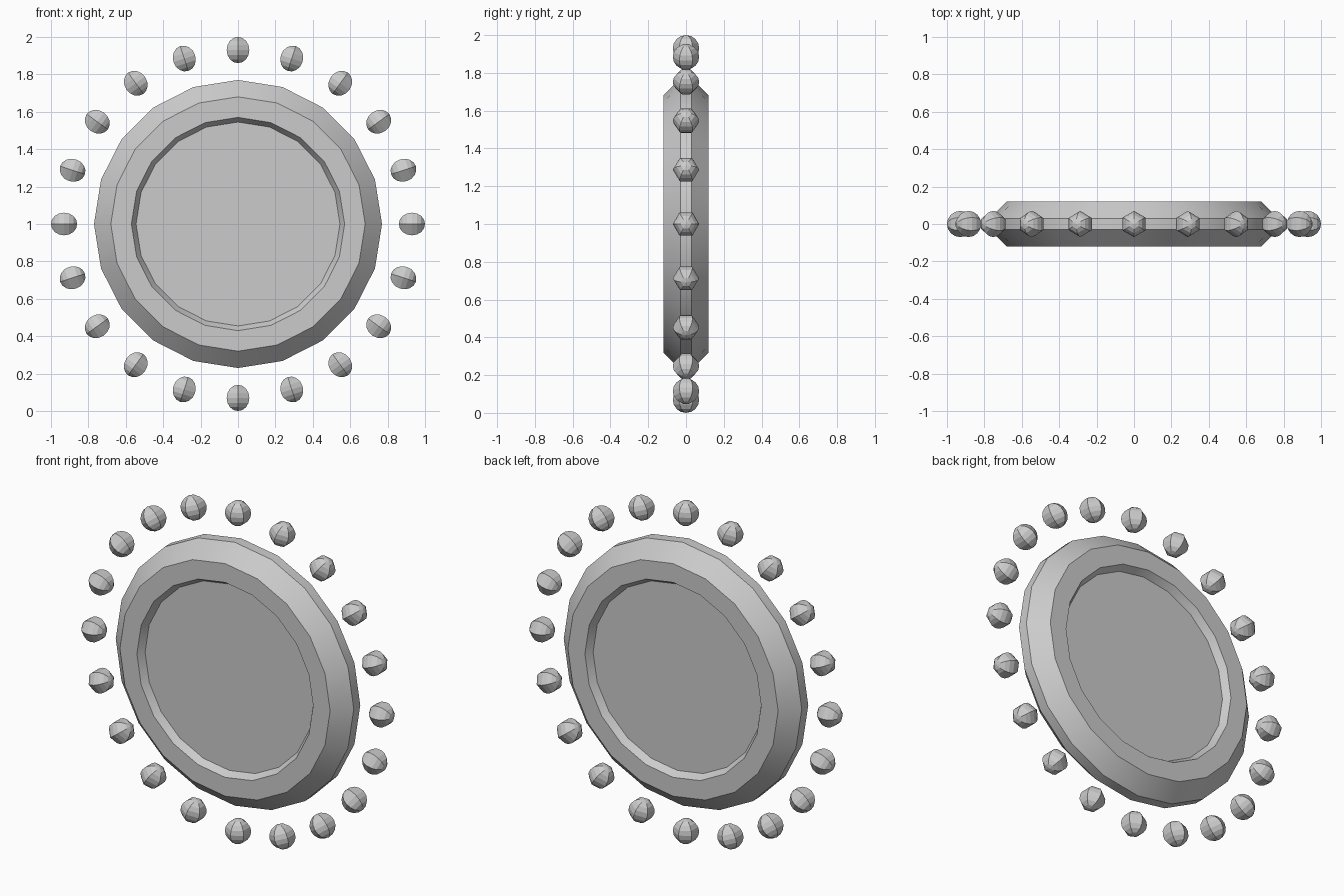
import bpy, bmesh, math
from mathutils import Matrix, Vector

if "Cube" in bpy.data.objects:
    bpy.data.objects.remove(bpy.data.objects["Cube"])

SIDES = 20
CENTRE_Z = 1.0


def finish(bm, name):
    bmesh.ops.recalc_face_normals(bm, faces=bm.faces[:])
    mesh = bpy.data.meshes.new(name)
    bm.to_mesh(mesh)
    bm.free()
    obj = bpy.data.objects.new(name, mesh)
    bpy.context.collection.objects.link(obj)
    obj.location.z = CENTRE_Z
    return obj


# Bevelled disc, recessed on both faces: (radius, y) profile turned about the y axis
half = [(0.545, -0.08), (0.57, -0.12), (0.68, -0.12), (0.77, -0.03)]
profile = half + [(r, -y) for r, y in reversed(half)]
bm = bmesh.new()
rings = []
for r, y in profile:
    rings.append([bm.verts.new((r * math.cos(2 * math.pi * i / SIDES), y,
                                r * math.sin(2 * math.pi * i / SIDES)))
                  for i in range(SIDES)])
for a, b in zip(rings, rings[1:]):
    for i in range(SIDES):
        j = (i + 1) % SIDES
        bm.faces.new((a[i], a[j], b[j], b[i]))
bm.faces.new(rings[0])
bm.faces.new(rings[-1])
disc = finish(bm, "recessed_disc")
bpy.context.view_layer.objects.active = disc
disc.select_set(True)
bpy.ops.object.shade_smooth_by_angle(angle=math.radians(30))
disc.select_set(False)

# Ring of faceted beads, poles pointing outward
for i in range(SIDES):
    bm = bmesh.new()
    bmesh.ops.create_uvsphere(bm, u_segments=6, v_segments=8, radius=0.07)
    place = (Matrix.Rotation(2 * math.pi * i / SIDES, 4, 'Y')
             @ Matrix.Translation(Vector((0, 0, 0.93))))
    bmesh.ops.transform(bm, matrix=place, verts=bm.verts[:])
    finish(bm, f"bead_{i + 1:02d}")
